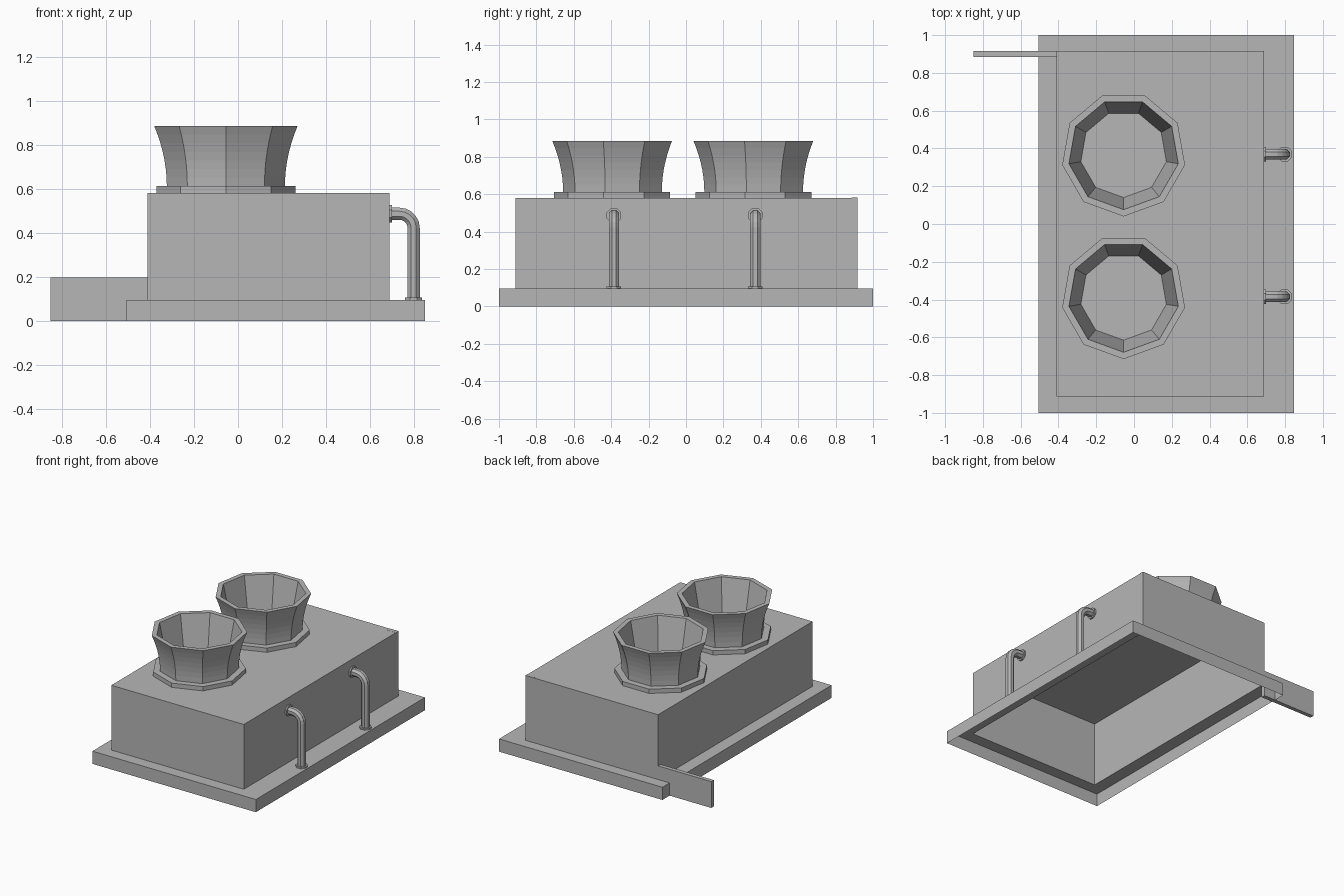
import bpy, bmesh, math
from mathutils import Vector

if "Cube" in bpy.data.objects:
    bpy.data.objects.remove(bpy.data.objects["Cube"])

grey = bpy.data.materials.new("matte_grey")
grey.diffuse_color = (0.47, 0.47, 0.47, 1)
grey.use_nodes = True
grey.node_tree.nodes["Principled BSDF"].inputs["Base Color"].default_value = grey.diffuse_color


def finish(name, bm, recalc=True):
    if recalc:
        bmesh.ops.recalc_face_normals(bm, faces=bm.faces)
    mesh = bpy.data.meshes.new(name)
    bm.to_mesh(mesh)
    bm.free()
    mesh.materials.append(grey)
    obj = bpy.data.objects.new(name, mesh)
    bpy.context.collection.objects.link(obj)
    return obj


def loft(name, rings, cap_end=False, cap_start=False, recalc=True):
    """Bridge successive counter-clockwise rings of points with quads."""
    bm = bmesh.new()
    loops = [[bm.verts.new(p) for p in ring] for ring in rings]
    n = len(loops[0])
    for a, b in zip(loops, loops[1:]):
        for i in range(n):
            j = (i + 1) % n
            bm.faces.new((a[i], a[j], b[j], b[i]))
    if cap_end:
        bm.faces.new(loops[-1])
    if cap_start:
        bm.faces.new(loops[0][::-1])
    return finish(name, bm, recalc)


def rect(x0, x1, y0, y1, z):
    return [(x0, y0, z), (x1, y0, z), (x1, y1, z), (x0, y1, z)]


def box(name, x0, x1, y0, y1, z0, z1):
    return loft(name, [rect(x0, x1, y0, y1, z0), rect(x0, x1, y0, y1, z1)], True, True)


def lathe(name, cx, cy, profile, sides=9):
    rings = []
    for r, z in profile:
        angles = [-math.pi / 2 + 2 * math.pi * i / sides for i in range(sides)]
        rings.append([(cx + r * math.cos(a), cy + r * math.sin(a), z) for a in angles])
    return loft(name, rings, recalc=False)


BASE_Z, TOP_Z = 0.095, 0.58
BODY = (-0.41, 0.687, -0.912, 0.915)

# Base skirt, open underneath, with a ledge running in to the housing
loft("base_skirt", [rect(-0.505, 0.848, -1, 1, 0), rect(-0.505, 0.848, -1, 1, BASE_Z),
                    rect(*BODY, BASE_Z)], recalc=False)
# Housing, hollow and open underneath
loft("housing", [rect(*BODY, BASE_Z), rect(*BODY, TOP_Z)], cap_end=True, recalc=False)
# Side plate and flush corner strip at the back
box("side_plate", -0.85, -0.41, 0.885, 0.915, 0, 0.197)
box("corner_strip", 0.62, 0.688, 0.885, 0.916, BASE_Z, TOP_Z + 0.001)


def pipe_point(y):
    """Centre line and direction: out of the wall, round the elbow, down."""
    x, z, r = 0.797, 0.487, 0.065
    path = [((0.687, y, z), 0)]
    for i in range(6):
        a = math.pi / 2 * i / 5
        path.append(((x - r + r * math.sin(a), y, z - r + r * math.cos(a)), a))
    path.append(((x, y, BASE_Z), math.pi / 2))
    return path


def ring_at(centre, tilt, radius, sides=8):
    side = Vector((0, 1, 0))
    up = Vector((math.sin(tilt), 0, math.cos(tilt)))
    pts = []
    for i in range(sides):
        a = 2 * math.pi * (i + 0.5) / sides
        pts.append(Vector(centre) + radius * (math.cos(a) * side + math.sin(a) * up))
    return pts


def collar(name, start, end, tilt):
    loft(name, [ring_at(start, tilt, 0.042), ring_at(end, tilt, 0.042)], True, True)


for label, y in (("front", -0.385), ("back", 0.37)):
    # Flared fan stack with a curved outside and a straight tapering throat
    outer = []
    for i in range(8):
        t = i / 7
        outer.append((0.272 + 0.058 * t ** 2, 0.612 + 0.273 * t))
    lathe(label + "_fan_stack", -0.055, y, outer + [(0.294, 0.885), (0.23, TOP_Z)])
    lathe(label + "_fan_flange", -0.055, y, [(0.32, TOP_Z), (0.32, 0.612), (0.268, 0.612)])

    # Elbow pipe with a collar on the wall and one on the base
    loft(label + "_pipe", [ring_at(c, t, 0.03) for c, t in pipe_point(y)], True, True)
    collar(label + "_wall_collar", (0.687, y, 0.487), (0.698, y, 0.487), 0)
    collar(label + "_base_collar", (0.797, y, BASE_Z), (0.797, y, 0.106), math.pi / 2)
